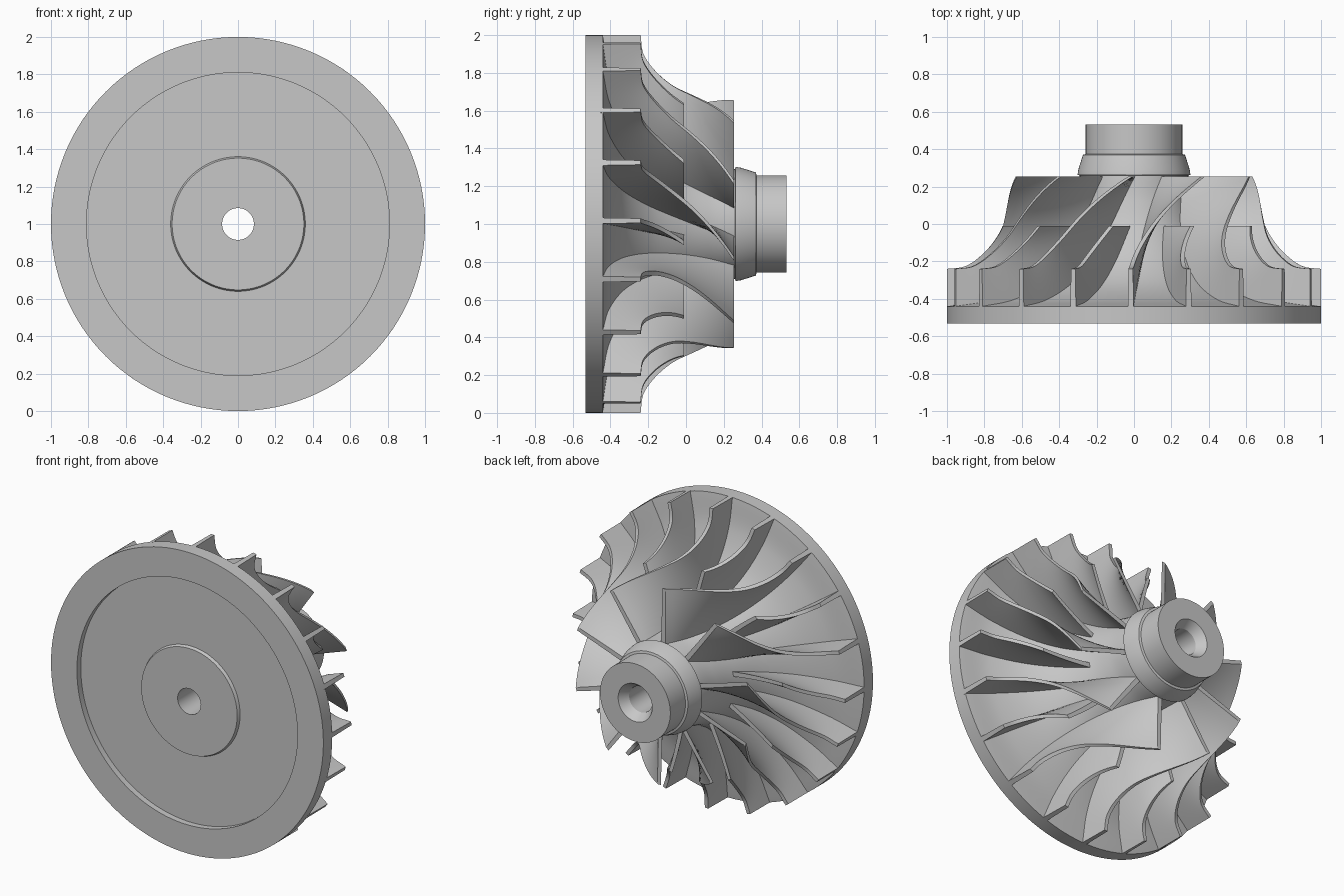
import bpy, bmesh, math
from mathutils import Vector

cube = bpy.data.objects.get("Cube")
if cube:
    bpy.data.objects.remove(cube)

metal = bpy.data.materials.new("cast_grey_metal")
metal.use_nodes = True
grey = (0.57, 0.57, 0.57, 1)
metal.diffuse_color = grey
metal.node_tree.nodes["Principled BSDF"].inputs["Base Color"].default_value = grey


def smooth_curve(points, steps=12):
    """Catmull-Rom curve through (radius, y) points."""
    pts = [Vector(p) for p in points]
    pts = [2 * pts[0] - pts[1]] + pts + [2 * pts[-1] - pts[-2]]
    out = []
    for a, b, c, d in zip(pts, pts[1:], pts[2:], pts[3:]):
        for s in range(steps):
            t = s / steps
            out.append(0.5 * (2 * b + (c - a) * t + (2 * a - 5 * b + 4 * c - d) * t ** 2
                              + (3 * b - a - 3 * c + d) * t ** 3))
    return out + [pts[-2]]


def with_length(curve):
    """Pair every curve point with its share of the curve length."""
    total, acc = [0.0], 0.0
    for a, b in zip(curve, curve[1:]):
        acc += (b - a).length
        total.append(acc)
    return [(l / acc, p) for l, p in zip(total, curve)]


def at(table, t):
    for (t0, a), (t1, b) in zip(table, table[1:]):
        if t <= t1:
            return a.lerp(b, (t - t0) / (t1 - t0))
    return table[-1][1]


def t_at_y(table, y):
    for (t0, a), (t1, b) in zip(table, table[1:]):
        if b.y >= y:
            return t0 + (t1 - t0) * (y - a.y) / (b.y - a.y)
    return 1.0


def around(r, y, angle):
    return (r * math.cos(angle), y, 1 + r * math.sin(angle))


def finish(bm, name):
    bmesh.ops.recalc_face_normals(bm, faces=bm.faces)
    mesh = bpy.data.meshes.new(name)
    bm.to_mesh(mesh)
    bm.free()
    mesh.materials.append(metal)
    obj = bpy.data.objects.new(name, mesh)
    bpy.context.collection.objects.link(obj)
    bpy.ops.object.select_all(action="DESELECT")
    obj.select_set(True)
    bpy.context.view_layer.objects.active = obj
    bpy.ops.object.shade_smooth_by_angle(angle=math.radians(30))


def lathe(name, profile, sides=128):
    """Revolve a closed (radius, y) profile around the shaft axis."""
    bm = bmesh.new()
    rings = [[bm.verts.new(around(r, y, math.tau * k / sides)) for r, y in profile]
             for k in range(sides)]
    n = len(profile)
    for k in range(sides):
        a, b = rings[k], rings[(k + 1) % sides]
        for i in range(n):
            j = (i + 1) % n
            bm.faces.new((a[i], a[j], b[j], b[i]))
    finish(bm, name)


# Flow lines: hub surface and blade tips, from rim to nose
hub = smooth_curve([(1, -0.44), (0.8, -0.405), (0.6, -0.32), (0.45, -0.19),
                    (0.355, -0.03), (0.308, 0.12), (0.29, 0.26)])
tip = smooth_curve([(1, -0.24), (0.9, -0.225), (0.808, -0.16), (0.735, -0.07),
                    (0.695, 0.03), (0.672, 0.13), (0.655, 0.255)])

# Wheel body: recessed front, low boss, bore, curved hub and stepped nose
front = [(0.085, -0.512), (0.352, -0.512), (0.36, -0.492), (0.81, -0.492),
         (0.81, -0.533), (1, -0.533)]
nose = [(0.302, 0.262), (0.298, 0.29), (0.273, 0.37), (0.258, 0.374),
        (0.258, 0.533), (0.125, 0.533), (0.085, 0.475)]
lathe("wheel_body", front + [tuple(p) for p in hub] + nose)

# Blades: swept between hub and tip flow lines, turning mostly near the nose
hub_t, tip_t = with_length(hub), with_length(tip)
SWEEP = math.radians(35.5)


def blades(name, first_angle, end_y, count=10, along=28, across=8):
    bm = bmesh.new()
    h_end, s_end = t_at_y(hub_t, end_y), t_at_y(tip_t, end_y)
    for k in range(count):
        base = math.radians(first_angle) + math.tau * k / count
        loops = []
        for i in range(along + 1):
            u = i / along
            low, high = at(hub_t, u * h_end), at(tip_t, u * s_end)
            low = low - Vector((0.015 * u, 0.012 * (1 - u)))
            turn_low = SWEEP * (u * h_end) ** 3.4
            turn_high = SWEEP * (u * s_end) ** 2.6
            sides = []
            for sign in (-1, 1):
                side = []
                for j in range(across + 1):
                    v = j / across
                    p = low.lerp(high, v)
                    angle = base - turn_low - (turn_high - turn_low) * v
                    half = 0.016 - 0.004 * v
                    side.append(bm.verts.new(around(p.x, p.y, angle + sign * half / p.x)))
                sides.append(side)
            loops.append(sides)
        for a, b in zip(loops, loops[1:]):
            ra, rb = a[0] + a[1][::-1], b[0] + b[1][::-1]
            for j in range(len(ra)):
                m = (j + 1) % len(ra)
                bm.faces.new((ra[j], ra[m], rb[m], rb[j]))
        for left, right in (loops[0], loops[-1]):
            for j in range(across):
                bm.faces.new((left[j], left[j + 1], right[j + 1], right[j]))
    finish(bm, name)


blades("full_blades", 19, 0.255)
blades("splitter_blades", 1, -0.01)
